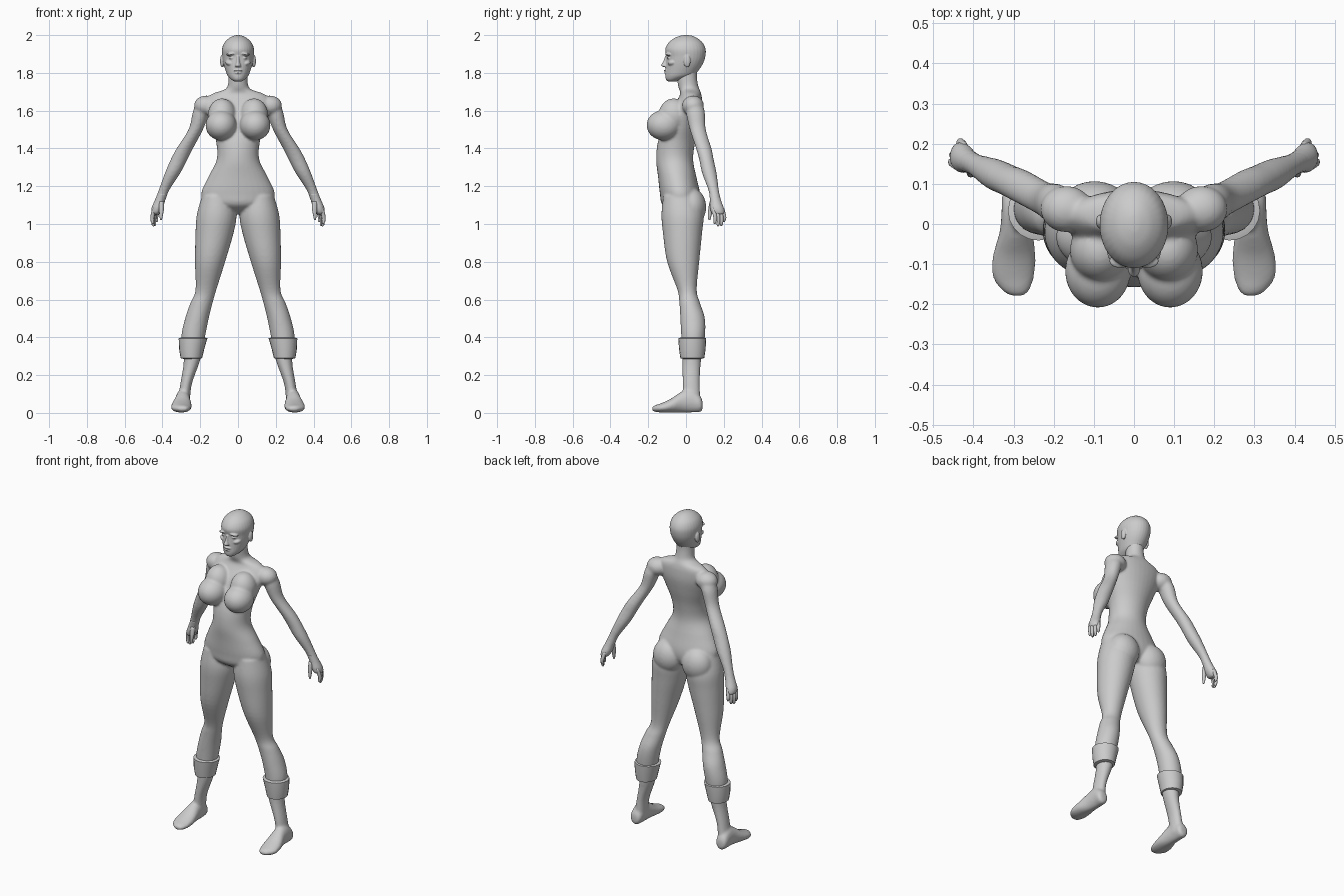
import bpy, bmesh, math
from mathutils import Matrix, Vector

skin = bpy.data.materials.new("plain_grey")
skin.diffuse_color = (0.6, 0.6, 0.6, 1)


def spline(a, b, c, d, t):
    return 0.5 * (2*b + (c-a)*t + (2*a-5*b+4*c-d)*t*t + (3*b-a-3*c+d)*t**3)


def loft(bm, rings, axis="z", sides=32, steps=5, flip=1, caps=True):
    """Skin through ellipses given as (position, u min, u max, v min, v max)."""
    rows = []
    n = len(rings)
    for i in range(n - 1):
        q = [rings[max(0, min(n-1, i+k))] for k in (-1, 0, 1, 2)]
        for s in range(steps):
            rows.append([spline(*p, s/steps) for p in zip(*q)])
    rows.append(rings[-1])
    loops = []
    for t, u0, u1, v0, v1 in rows:
        loop = []
        for k in range(sides):
            a = 2 * math.pi * k / sides
            u = (u0+u1)/2 + (u1-u0)/2*math.cos(a)
            v = (v0+v1)/2 + (v1-v0)/2*math.sin(a)
            co = (flip*u, v, t) if axis == "z" else (flip*u, t, v)
            loop.append(bm.verts.new(co))
        loops.append(loop)
    faces = []
    for a, b in zip(loops, loops[1:]):
        for k in range(sides):
            j = (k+1) % sides
            faces.append(bm.faces.new((a[k], a[j], b[j], b[k])))
    if caps:
        faces += [bm.faces.new(loops[0]), bm.faces.new(loops[-1])]
    bmesh.ops.recalc_face_normals(bm, faces=faces)


def ball(bm, centre, radii, tilt=0):
    m = (Matrix.Translation(centre) @ Matrix.Rotation(tilt, 4, "Y")
         @ Matrix.Diagonal(Vector((*radii, 1))))
    bmesh.ops.create_uvsphere(bm, u_segments=28, v_segments=18, radius=1, matrix=m)


def finish(bm, name):
    me = bpy.data.meshes.new(name)
    bm.to_mesh(me)
    bm.free()
    me.materials.append(skin)
    me.shade_smooth()
    ob = bpy.data.objects.new(name, me)
    bpy.context.collection.objects.link(ob)
    return ob


# Body: trunk and limbs fused into one smooth skin
bm = bmesh.new()
loft(bm, [(1.055, -.05, .05, -.06, .04), (1.10, -.165, .165, -.125, .07),
          (1.16, -.195, .195, -.138, .075), (1.25, -.157, .157, -.148, .055),
          (1.34, -.113, .113, -.158, .038), (1.43, -.115, .115, -.15, .048),
          (1.52, -.14, .14, -.12, .07), (1.60, -.165, .165, -.085, .085),
          (1.66, -.165, .165, -.045, .085), (1.69, -.135, .135, -.03, .08),
          (1.71, -.075, .075, -.035, .073), (1.73, -.055, .055, -.042, .065),
          (1.78, -.05, .05, -.048, .058), (1.83, -.05, .05, -.048, .06)])
for s in (1, -1):
    # leg
    loft(bm, [(1.15, .03, .19, -.12, .06), (1.05, .008, .218, -.13, .092),
              (.95, .024, .225, -.122, .085), (.8, .068, .228, -.1, .07),
              (.65, .115, .225, -.045, .057), (.58, .135, .253, -.035, .075),
              (.5, .155, .28, -.03, .1), (.4, .175, .3, -.025, .1),
              (.28, .2, .287, -.02, .08), (.15, .245, .306, -.018, .073),
              (.04, .255, .325, -.015, .08)], flip=s)
    # foot
    loft(bm, [(.088, .275, .31, .02, .06), (.075, .26, .328, .005, .09),
              (.03, .255, .33, .002, .125), (-.02, .252, .335, .002, .115),
              (-.08, .245, .352, .002, .075), (-.13, .248, .353, .002, .052),
              (-.165, .26, .33, .006, .04), (-.18, .275, .305, .012, .03)],
         axis="y", flip=s)
    # arm
    loft(bm, [(1.665, .15, .2, .01, .07), (1.64, .125, .222, 0, .085),
              (1.59, .15, .24, 0, .1), (1.5, .185, .262, .02, .105),
              (1.4, .238, .325, .053, .135), (1.34, .268, .357, .07, .147),
              (1.27, .305, .387, .085, .162), (1.18, .363, .42, .118, .174),
              (1.12, .385, .443, .13, .185)], flip=s)
    # shoulder, chest and seat
    ball(bm, (s*.168, .037, 1.627), (.065, .058, .053))
    ball(bm, (s*.09, -.117, 1.523), (.082, .092, .08))
    ball(bm, (s*.085, -.065, 1.575), (.075, .08, .09))
    ball(bm, (s*.098, .028, 1.09), (.094, .079, .1))
body = finish(bm, "body")
rm = body.modifiers.new("fuse", "REMESH")
rm.mode, rm.voxel_size, rm.use_smooth_shade = "VOXEL", .007, True
sm = body.modifiers.new("soften", "SMOOTH")
sm.factor, sm.iterations = .5, 7

# Head with face features fused in
bm = bmesh.new()
loft(bm, [(1.755, -.02, .02, -.095, -.05), (1.765, -.036, .036, -.106, -.02),
          (1.785, -.055, .055, -.11, .04), (1.815, -.067, .067, -.108, .068),
          (1.85, -.077, .077, -.106, .09), (1.885, -.083, .083, -.104, .102),
          (1.925, -.085, .085, -.11, .104), (1.96, -.072, .072, -.092, .088),
          (1.985, -.046, .046, -.06, .058), (1.997, -.02, .02, -.027, .03),
          (2.0, -.004, .004, -.004, .008)])
loft(bm, [(1.832, -.016, .016, -.122, -.09), (1.84, -.015, .015, -.133, -.09),
          (1.86, -.009, .009, -.121, -.09), (1.89, -.008, .008, -.111, -.09)], sides=16)
ball(bm, (0, -.106, 1.812), (.024, .011, .0055))
ball(bm, (0, -.104, 1.8), (.02, .012, .006))
for s in (1, -1):
    ball(bm, (s*.034, -.092, 1.9), (.029, .018, .008), s*.15)   # brow
    ball(bm, (s*.033, -.088, 1.879), (.015, .013, .007))        # eye
    ball(bm, (s*.042, -.07, 1.85), (.026, .027, .015), s*-.3)   # cheek
    ball(bm, (s*.084, .006, 1.862), (.011, .018, .033))         # ear
head = finish(bm, "head")
rm = head.modifiers.new("fuse", "REMESH")
rm.mode, rm.voxel_size, rm.use_smooth_shade = "VOXEL", .0035, True
sm = head.modifiers.new("soften", "SMOOTH")
sm.factor, sm.iterations = .5, 3

# Hands: palm, four fingers and a thumb
for s, side in ((1, "left"), (-1, "right")):
    bm = bmesh.new()
    loft(bm, [(1.16, .375, .425, .123, .176), (1.12, .387, .443, .128, .187),
              (1.085, .397, .457, .128, .2), (1.06, .41, .458, .135, .203),
              (1.05, .42, .45, .15, .195)], flip=s, sides=20)
    for x, y, tip in ((.449, .15, 1.0), (.446, .167, .988), (.438, .184, .99), (.428, .199, 1.01)):
        loft(bm, [(z, x+d-r, x+d+r, y+d-r, y+d+r) for z, d, r in
                  ((1.085, -.006, .009), (1.05, .002, .011), ((1.05+tip)/2, .005, .0095),
                   (tip+.008, .003, .008), (tip, .002, .003))], flip=s, sides=10, steps=3)
    loft(bm, [(1.12, .392, .42, .125, .15), (1.08, .392, .418, .118, .143),
              (1.045, .398, .416, .116, .135), (1.025, .402, .413, .118, .13),
              (1.02, .406, .41, .122, .126)], flip=s, sides=12, steps=3)
    finish(bm, side + "_hand")

    # Calf cuff: flared band with a hard rim
    bm = bmesh.new()
    loft(bm, [(.285, .205, .285, -.015, .075), (.29, .19, .304, -.03, .097),
              (.34, .178, .312, -.037, .104), (.395, .162, .314, -.041, .107),
              (.4, .18, .298, -.025, .095)], flip=s, sides=20, steps=1)
    cuff = finish(bm, side + "_cuff")
    bpy.context.view_layer.objects.active = cuff
    cuff.select_set(True)
    bpy.ops.object.shade_smooth_by_angle(angle=math.radians(35))
    cuff.select_set(False)
